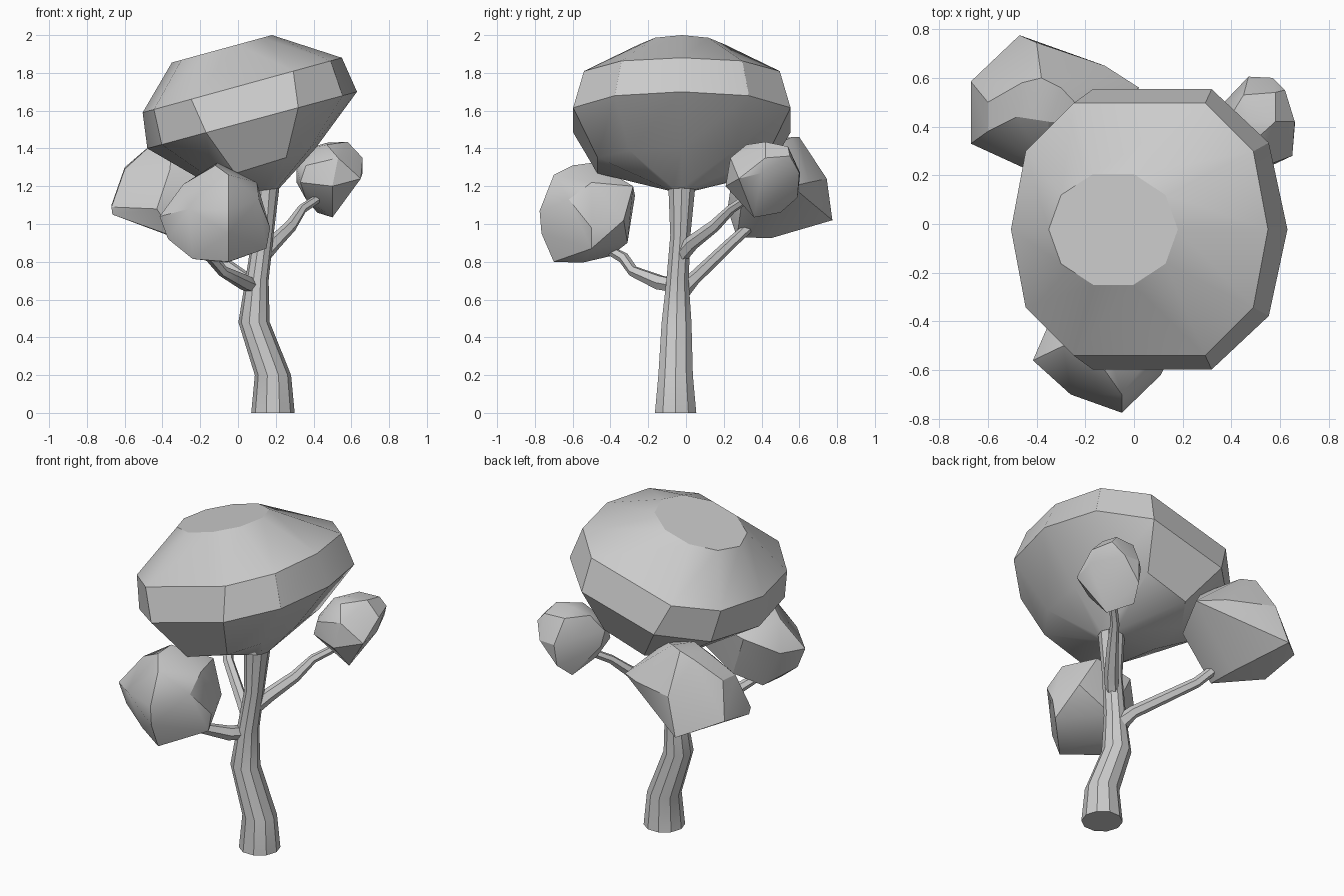
import bpy, bmesh, math
from mathutils import Vector


def finish(name, bm):
    bmesh.ops.recalc_face_normals(bm, faces=bm.faces[:])
    mesh = bpy.data.meshes.new(name)
    bm.to_mesh(mesh)
    bm.free()
    ob = bpy.data.objects.new(name, mesh)
    bpy.context.collection.objects.link(ob)
    bpy.ops.object.select_all(action='DESELECT')
    ob.select_set(True)
    bpy.context.view_layer.objects.active = ob
    bpy.ops.object.shade_smooth_by_angle(angle=math.radians(28))
    return ob


def loft(name, rings, sides):
    """Skin rings given as (centre, half axis u, half axis v, squareness along u)."""
    bm = bmesh.new()
    loops = []
    for c, u, v, p in rings:
        loop = []
        for i in range(sides):
            a = 2 * math.pi * i / sides
            k = math.copysign(abs(math.cos(a)) ** p, math.cos(a))
            loop.append(bm.verts.new(Vector(c) + Vector(u) * k + Vector(v) * math.sin(a)))
        loops.append(loop)
    for a, b in zip(loops, loops[1:]):
        for i in range(sides):
            j = (i + 1) % sides
            bm.faces.new((a[i], a[j], b[j], b[i]))
    bm.faces.new(loops[0])
    bm.faces.new(loops[-1])
    return finish(name, bm)


def branch(name, path, radii, sides=6):
    pts = [Vector(p) for p in path]
    rings = []
    for i, p in enumerate(pts):
        d = (pts[min(i + 1, len(pts) - 1)] - pts[max(i - 1, 0)]).normalized()
        u = d.cross(Vector((0, 0, 1))).normalized()
        rings.append((p, u * radii[i], d.cross(u) * radii[i], 1))
    return loft(name, rings, sides)


def clump(name, points):
    bm = bmesh.new()
    for p in points:
        bm.verts.new(p)
    bmesh.ops.convex_hull(bm, input=bm.verts[:])
    loose = [v for v in bm.verts if not v.link_faces]
    bmesh.ops.delete(bm, geom=loose, context='VERTS')
    bmesh.ops.dissolve_limit(bm, angle_limit=math.radians(4), verts=bm.verts[:], edges=bm.edges[:])
    return finish(name, bm)


# Trunk: x, y, z, radius
trunk = [(.185, -.055, 0, .115), (.185, -.055, .2, .096), (.085, -.05, .48, .083),
         (.1, -.045, .7, .062), (.132, -.03, .94, .056), (.145, -.022, 1.2, .075)]
loft("trunk", [((x, y, z), (r, 0, 0), (0, r, 0), 1) for x, y, z, r in trunk], 10)

# Main canopy: tilted ten-sided rings as left x, z, right x, z, y radius, squareness
canopy = [(.07, 1.17, .22, 1.19, .075, 1), (-.17, 1.22, .41, 1.40, .47, .65),
          (-.48, 1.40, .63, 1.70, .605, .7), (-.505, 1.59, .55, 1.88, .545, .57),
          (-.35, 1.855, .18, 2.0, .24, 1)]
loft("main_canopy", [(((a + c) / 2, -.022, (b + d) / 2), ((c - a) / 2, 0, (d - b) / 2), (0, r, 0), p)
                     for a, b, c, d, r, p in canopy], 10)

# Branches
branch("front_branch", [(.08, -.04, .67), (.035, -.14, .69), (-.08, -.28, .75),
                        (-.14, -.33, .82), (-.2, -.42, .87)], [.04, .042, .03, .03, .025])
branch("back_left_branch", [(.09, -.03, .64), (.04, .04, .71), (-.24, .25, .91),
                            (-.3, .33, .98)], [.05, .036, .03, .028])
branch("back_right_branch", [(.14, -.02, .84), (.19, .03, .9), (.28, .15, .99),
                             (.34, .24, 1.08), (.46, .36, 1.16)], [.04, .04, .033, .025, .022])

# Foliage clumps
clump("front_clump", [
    (-.11, -.49, 1.325), (-.12, -.6, 1.31), (-.05, -.7, 1.26), (-.29, -.5, 1.21),
    (.1, -.5, 1.22), (.03, -.28, 1.2), (-.2, -.27, 1.15), (-.05, -.775, 1.07),
    (-.05, -.765, .95), (-.26, -.7, 1.08), (-.415, -.56, 1.04), (-.35, -.41, 1.05),
    (-.37, -.55, .92), (.11, -.62, 1.13), (.17, -.5, .98), (.12, -.33, 1.02),
    (.15, -.5, .87), (-.05, -.7, .8), (-.06, -.55, .795), (-.24, -.58, .815),
    (-.24, -.4, .83), (-.1, -.31, .9)])
clump("back_left_clump", [
    (-.38, .6, 1.46), (-.3, .56, 1.46), (-.46, .58, 1.42), (-.6, .5, 1.3),
    (-.6, .38, 1.29), (-.48, .44, 1.4), (-.35, .42, 1.44), (-.67, .585, 1.1),
    (-.67, .33, 1.09), (-.665, .34, 1.05), (-.47, .775, 1.02), (-.4, .745, 1.24),
    (-.12, .65, 1.22), (.02, .56, 1.2), (-.43, .22, 1.08), (-.33, .27, .93),
    (-.33, .45, .925), (-.1, .3, 1.15), (-.36, .25, 1.29), (-.15, .4, 1.38)])
clump("back_right_clump", [
    (.47, .42, 1.43), (.58, .42, 1.435), (.47, .32, 1.42), (.58, .54, 1.41),
    (.45, .53, 1.41), (.37, .4, 1.4), (.66, .42, 1.35), (.66, .4, 1.27),
    (.65, .28, 1.24), (.53, .235, 1.35), (.5, .21, 1.2), (.31, .34, 1.3),
    (.33, .26, 1.22), (.36, .25, 1.31), (.31, .38, 1.22), (.37, .5, 1.3),
    (.47, .605, 1.27), (.57, .6, 1.27), (.62, .55, 1.36), (.46, .59, 1.14),
    (.36, .35, 1.13), (.5, .36, 1.035), (.42, .5, 1.06)])
